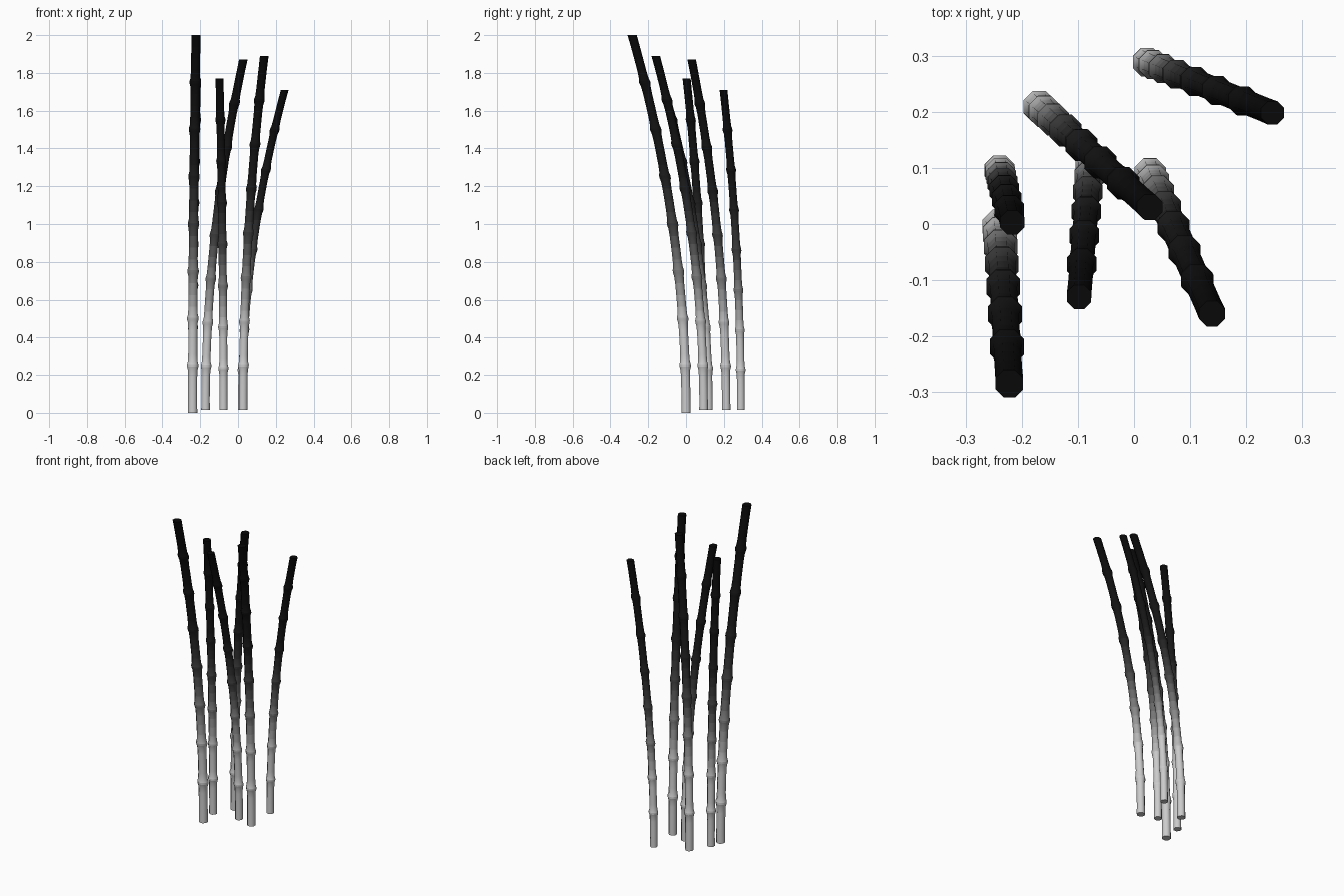
import bpy, bmesh
from math import sin, cos, pi

if "Cube" in bpy.data.objects:
    bpy.data.objects.remove(bpy.data.objects["Cube"])

SIDES = 8
SEGMENTS = 8
BANDS = 32

# base x, base y, top x, top y, base z, top z
STALKS = [
    (-0.24, 0.00, -0.222, -0.285, 0.0, 2.0),
    (-0.24, 0.097, -0.217, 0.003, 0.015, 1.77),
    (-0.077, 0.12, -0.098, -0.13, 0.015, 1.77),
    (0.027, 0.093, 0.139, -0.16, 0.015, 1.89),
    (-0.172, 0.212, 0.028, 0.03, 0.015, 1.87),
    (0.02, 0.29, 0.247, 0.198, 0.015, 1.71),
]
# brightness along the cane, pale foot to black tip
FADE = [(0, 1.0), (0.12, 0.9), (0.25, 0.74), (0.375, 0.5), (0.5, 0.26), (0.65, 0.12), (1.01, 0.06)]


def brightness(t):
    for (a, va), (b, vb) in zip(FADE, FADE[1:]):
        if t <= b:
            return va + (vb - va) * (t - a) / (b - a)


def fade_materials():
    mats = []
    for i in range(BANDS):
        m = bpy.data.materials.new(f"cane_shade_{i + 1}")
        v = brightness((i + 0.5) / BANDS) ** 2.2
        m.diffuse_color = (v, v, v, 1)
        m.use_nodes = True
        m.node_tree.nodes["Principled BSDF"].inputs["Base Color"].default_value = m.diffuse_color
        mats.append(m)
    return mats


def profile():
    """Height fraction, radius and sharpness along one full-size cane, with flared nodes."""
    rows = [(0.0, 0.0265, True)]
    for i in range(SEGMENTS):
        t = i / SEGMENTS
        if i:
            rows += [(t - 0.012, 0.0275, False), (t - 0.003, 0.0325, True),
                     (t + 0.003, 0.0325, True), (t + 0.012, 0.0275, False)]
        rows += [(t + f / SEGMENTS, 0.0258, False) for f in (0.25, 0.5, 0.75)]
    return rows + [(1.0, 0.0265, True)]


def bamboo(name, mats, x0, y0, x1, y1, z0, z1):
    scale = (z1 - z0) / 2
    bm = bmesh.new()
    rings = []
    rows = profile()
    for t, r, _ in rows:
        cx, cy = x0 + (x1 - x0) * t * t, y0 + (y1 - y0) * t * t
        z = z0 + (z1 - z0) * t
        rings.append([bm.verts.new((cx + r * scale * cos((k + 0.5) * 2 * pi / SIDES),
                                    cy + r * scale * sin((k + 0.5) * 2 * pi / SIDES), z))
                      for k in range(SIDES)])
    for i, (a, b) in enumerate(zip(rings, rings[1:])):
        band = int((rows[i][0] + rows[i + 1][0]) / 2 * BANDS)
        for k in range(SIDES):
            n = (k + 1) % SIDES
            f = bm.faces.new((a[k], a[n], b[n], b[k]))
            f.material_index = band
            f.smooth = True
    # end caps
    bm.faces.new(rings[0][::-1]).material_index = 0
    bm.faces.new(rings[-1]).material_index = BANDS - 1
    # crisp node and end rims
    for ring, (_, _, sharp) in zip(rings, rows):
        for k in range(SIDES):
            bm.edges.get((ring[k], ring[(k + 1) % SIDES])).smooth = not sharp
    mesh = bpy.data.meshes.new(name)
    bm.to_mesh(mesh)
    bm.free()
    for m in mats:
        mesh.materials.append(m)
    bpy.context.collection.objects.link(bpy.data.objects.new(name, mesh))


# the six bending canes
shades = fade_materials()
for i, stalk in enumerate(STALKS, 1):
    bamboo(f"bamboo_stalk_{i}", shades, *stalk)
